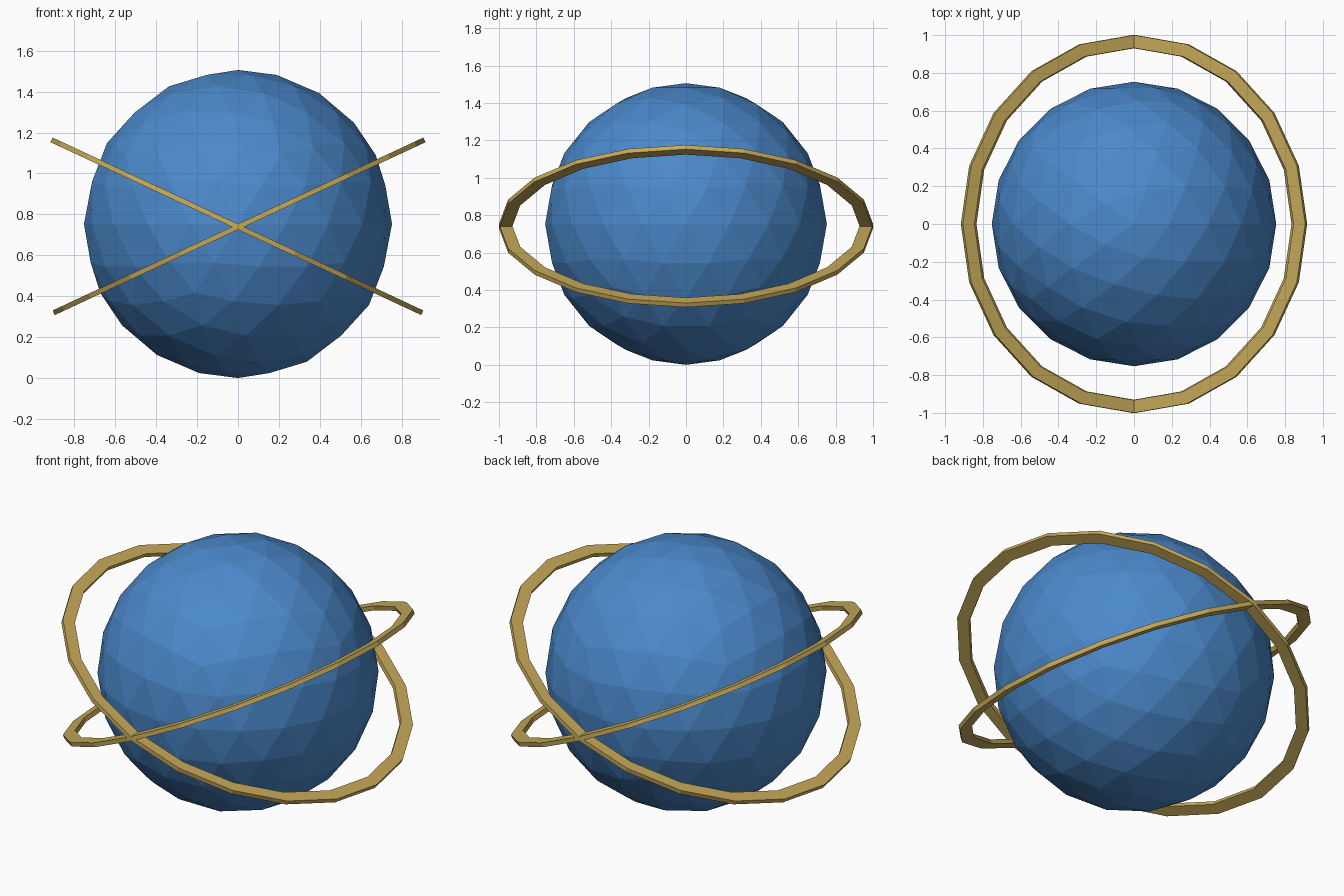
import bpy, bmesh
from math import sin, cos, pi, radians
from mathutils import Matrix

if "Cube" in bpy.data.objects:
    bpy.data.objects.remove(bpy.data.objects["Cube"])

R = 0.753           # globe radius, also its centre height
SIDES = 20


def material(name, rgb):
    m = bpy.data.materials.new(name)
    m.diffuse_color = (*rgb, 1)
    m.use_nodes = True
    m.node_tree.nodes["Principled BSDF"].inputs["Base Color"].default_value = m.diffuse_color
    return m


blue = material("blue", (0.07, 0.25, 0.60))
gold = material("gold", (0.57, 0.40, 0.10))


def make_object(name, bm, mat):
    mesh = bpy.data.meshes.new(name)
    bm.to_mesh(mesh)
    bm.free()
    mesh.materials.append(mat)
    ob = bpy.data.objects.new(name, mesh)
    bpy.context.collection.objects.link(ob)
    return ob


# Faceted globe
bm = bmesh.new()
bmesh.ops.create_icosphere(bm, subdivisions=3, radius=R)
make_object("globe", bm, blue).location.z = R


# Flat band, its top face through the globe centre, tilted about y
def ring(name, tilt, outer=1.0, inner=0.932, thick=0.025):
    bm = bmesh.new()
    profile = [(outer, -thick), (outer, 0), (inner, 0), (inner, -thick)]
    loops = []
    for i in range(SIDES):
        a = 2 * pi * i / SIDES
        loops.append([bm.verts.new((r * cos(a), r * sin(a), z)) for r, z in profile])
    for i in range(SIDES):
        p, q = loops[i], loops[(i + 1) % SIDES]
        for j in range(4):
            k = (j + 1) % 4
            bm.faces.new((p[j], q[j], q[k], p[k]))
    bmesh.ops.recalc_face_normals(bm, faces=bm.faces)
    bm.transform(Matrix.Rotation(radians(tilt), 4, 'Y'))
    make_object(name, bm, gold).location.z = R


ring("ring_rising_right", -25)
ring("ring_rising_left", 25)
